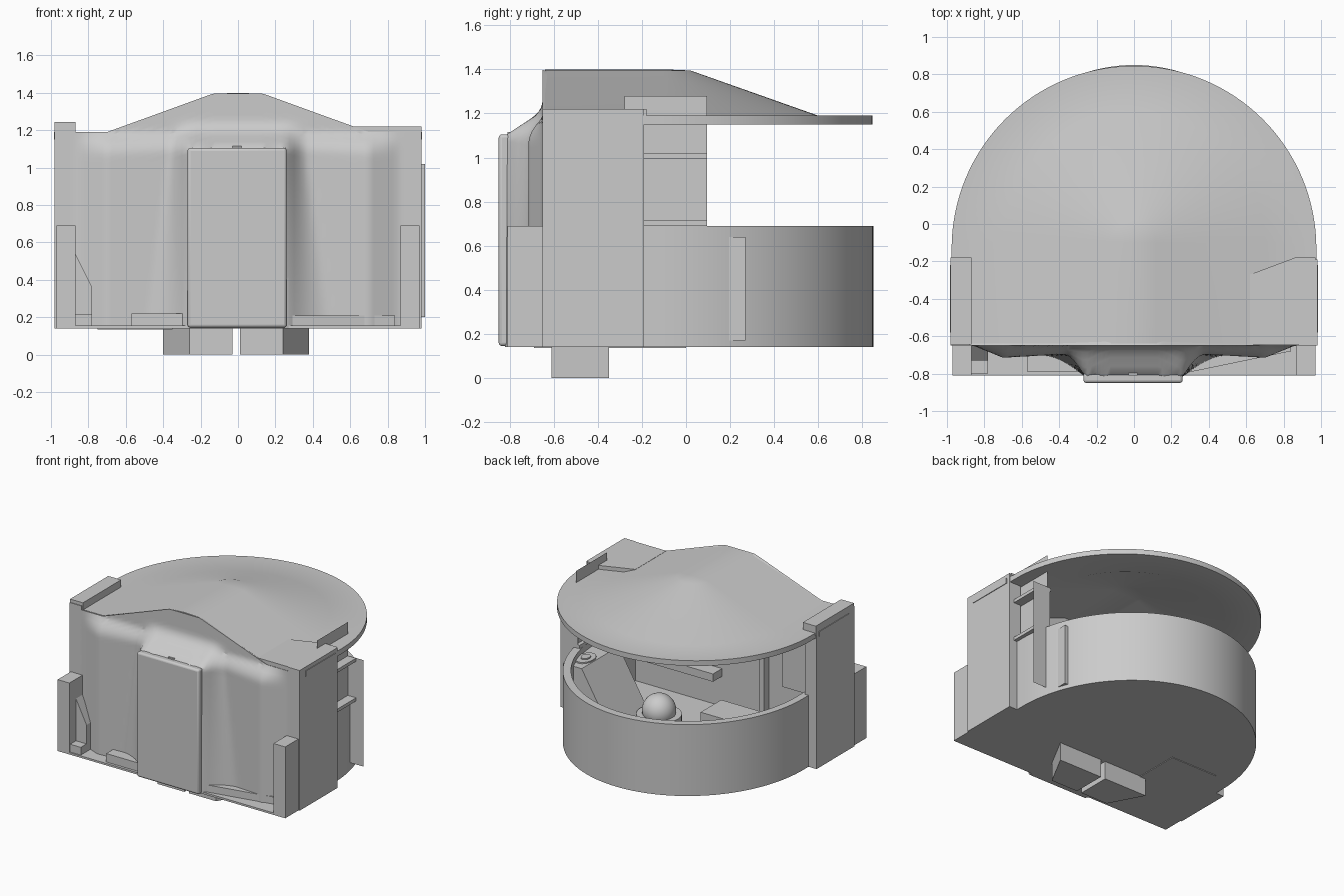
import bpy, bmesh, math
from mathutils import Vector

if "Cube" in bpy.data.objects:
    bpy.data.objects.remove(bpy.data.objects["Cube"])


def finish(name, bm, smooth=False, bevel=0):
    bmesh.ops.remove_doubles(bm, verts=bm.verts, dist=0.0025)
    bmesh.ops.recalc_face_normals(bm, faces=bm.faces)
    me = bpy.data.meshes.new(name)
    bm.to_mesh(me)
    bm.free()
    ob = bpy.data.objects.new(name, me)
    bpy.context.collection.objects.link(ob)
    if bevel:
        m = ob.modifiers.new("bevel", 'BEVEL')
        m.width, m.segments = bevel, 3
    if smooth:
        bpy.ops.object.select_all(action='DESELECT')
        ob.select_set(True)
        bpy.context.view_layer.objects.active = ob
        bpy.ops.object.shade_smooth_by_angle(angle=math.radians(30))
    return ob


def box(name, x, y, z, bevel=0):
    bm = bmesh.new()
    bmesh.ops.create_cube(bm, size=1)
    for v in bm.verts:
        v.co = Vector([(a + b) / 2 + (b - a) * c for (a, b), c in zip((x, y, z), v.co)])
    return finish(name, bm, bevel > 0, bevel)


def prism(name, pts, offset):
    bm = bmesh.new()
    a = [bm.verts.new(p) for p in pts]
    b = [bm.verts.new(Vector(p) + Vector(offset)) for p in pts]
    bm.faces.new(a)
    bm.faces.new(b)
    for i in range(len(pts)):
        bm.faces.new((a[i - 1], a[i], b[i], b[i - 1]))
    return finish(name, bm)


def sheet(name, pts):
    bm = bmesh.new()
    bm.faces.new([bm.verts.new(p) for p in pts])
    return finish(name, bm)


def disc(name, loc, r, h, sx=1):
    bm = bmesh.new()
    bmesh.ops.create_cone(bm, cap_ends=True, segments=32, radius1=r, radius2=r, depth=h)
    for v in bm.verts:
        v.co.x *= sx
        v.co += Vector(loc)
    return finish(name, bm, True)


def loft_d(name, profile, sx=1, front=-0.64, n=64):
    """Sweep a closed (radius, centre y, z) profile round a D-shaped plan."""
    bm = bmesh.new()
    rings = []
    for r, cy, z in profile:
        pts = [(-r, front)]
        pts += [(-r * math.cos(math.pi * i / n), cy + r * math.sin(math.pi * i / n)) for i in range(n + 1)]
        pts += [(r, front)]
        rings.append([bm.verts.new((x * sx, y, z)) for x, y in pts])
    k = len(rings)
    for j in range(k):
        a, b = rings[j], rings[(j + 1) % k]
        if profile[j][0] < 0.01 and profile[(j + 1) % k][0] < 0.01:
            continue
        for i in range(n + 2):
            bm.faces.new((a[i], a[i + 1], b[i + 1], b[i]))
    for e in (0, -1):
        bm.faces.new([r[e] for r in rings])
    return finish(name, bm, True)


# Round tub with floor, and the conical roof shell with its forward ridge
loft_d("round_base", [(0.001, -0.13, 0.14), (0.98, -0.13, 0.14), (0.98, -0.13, 0.69),
                      (0.92, -0.13, 0.69), (0.92, -0.13, 0.17), (0.001, -0.13, 0.17)], sx=0.93)
loft_d("roof", [(0.001, -0.1, 1.40), (0.12, -0.1, 1.395), (0.70, -0.1, 1.19), (0.975, -0.13, 1.19),
                (0.975, -0.13, 1.15), (0.70, -0.1, 1.15), (0.12, -0.1, 1.36), (0.001, -0.1, 1.365)])


# Sculpted front wall
def ramp01(a, b, t):
    return max(0, min(1, (t - a) / (b - a)))


def wall_y(x, z):
    x = abs(x)
    lip = (1 - ramp01(1.10, 1.25, z)) ** 1.8
    wall = 0.65 + 0.065 * (1 - ramp01(0.70, 0.86, x)) * (1 - ramp01(1.06, 1.18, z) ** 2)
    wall -= 0.02 * (1 - ramp01(0.35, 0.70, x)) * (1 - ramp01(1.06, 1.18, z))
    wide = 0.37 + 0.12 * ramp01(0, 0.9, 1.1 - z)
    return -(wall + (0.82 - wall) * (1 - ramp01(0.26, wide, x)) ** 1.6 * lip)


bm = bmesh.new()
NX, NZ = 76, 44
grid, low, high = [], [], []
for i in range(NX + 1):
    x = -0.95 + 1.9 * i / NX
    top = 1.19 + 0.207 * ramp01(0, 0.57, 0.70 - abs(x))
    zs = [0.14 + (top - 0.14) * j / NZ for j in range(NZ + 1)]
    grid.append([bm.verts.new((x, wall_y(x, z), z)) for z in zs])
    low.append(bm.verts.new((x, -0.61, 0.14)))
    high.append(bm.verts.new((x, -0.61, top - 0.01)))
for i in range(NX):
    for j in range(NZ):
        bm.faces.new((grid[i][j], grid[i + 1][j], grid[i + 1][j + 1], grid[i][j + 1]))
    bm.faces.new((low[i], low[i + 1], high[i + 1], high[i]))
    bm.faces.new((grid[i][-1], grid[i + 1][-1], high[i + 1], high[i]))
    bm.faces.new((low[i], low[i + 1], grid[i + 1][0], grid[i][0]))
finish("front_wall", bm, True)

# Front door panel with latch, and the front sill
box("door_panel", (-0.27, 0.26), (-0.85, -0.79), (0.145, 1.105), 0.015)
box("door_latch", (-0.03, 0.02), (-0.81, -0.78), (1.095, 1.115))
box("front_sill", (-0.96, 0.96), (-0.81, -0.63), (0.14, 0.155))
box("left_step", (-0.57, -0.27), (-0.79, -0.64), (0.14, 0.22))
box("left_low_step", (-0.87, -0.78), (-0.80, -0.64), (0.14, 0.215))
prism("left_gusset", [(-0.88, -0.73, 0.15), (-0.78, -0.73, 0.15), (-0.78, -0.73, 0.36),
                      (-0.88, -0.73, 0.56)], (0, 0.09, 0))
prism("right_step", [(0.26, -0.80, 0.15), (0.84, -0.68, 0.15), (0.84, -0.64, 0.15), (0.26, -0.64, 0.15)],
      (0, 0, 0.06))

# Side walls and corner posts
for side, s in (("left", -1), ("right", 1)):
    def span(a, b):
        return tuple(sorted((s * a, s * b)))
    box(side + "_side_wall", span(0.88, 0.98), (-0.65, -0.19), (0.14, 1.22))
    box(side + "_corner_post", span(0.87, 0.97), (-0.81, -0.64), (0.14, 0.69))
    box(side + "_roof_lug", span(0.96, 0.985), (-0.58, -0.22), (1.15, 1.19))
box("left_roof_block", (-0.98, -0.87), (-0.645, -0.18), (1.17, 1.245))
prism("right_roof_block", [(0.62, -0.645, 1.17), (0.97, -0.645, 1.17), (0.97, -0.18, 1.17),
                           (0.86, -0.18, 1.17), (0.62, -0.27, 1.17)], (0, 0, 0.05))

# Right side hatch: two thin sheets and cross bars
sheet("hatch_plate", [(0.85, 0.098, 0.20), (1.0, 0.098, 0.20), (1.0, 0.098, 1.02), (0.85, 0.098, 1.02)])
sheet("hatch_panel", [(0.87, -0.28, 0.66), (0.87, 0.095, 0.66), (0.87, 0.095, 1.28), (0.87, -0.28, 1.28)])
for z in (0.69, 0.995):
    box("hatch_bar", (0.84, 0.94), (-0.20, 0.095), (z, z + 0.025))

# Interior: sloping console with dial, ball on ring, wall fittings
prism("console", [(0.42, -0.18, 0.17), (0.86, -0.18, 0.17), (0.86, -0.18, 0.64), (0.70, -0.18, 0.64)], (0, 0.45, 0))
disc("dial_ring", (0.77, 0.12, 0.643), 0.09, 0.015, 0.7)
disc("dial_knob", (0.77, 0.12, 0.65), 0.04, 0.02, 0.8)
disc("ball_ring", (0.30, -0.10, 0.21), 0.16, 0.10)
bm = bmesh.new()
bmesh.ops.create_uvsphere(bm, u_segments=28, v_segments=16, radius=0.12)
for v in bm.verts:
    v.co += Vector((0.30, -0.10, 0.29))
finish("ball", bm, True)
box("inner_shelf", (0.12, 0.80), (-0.61, -0.50), (0.40, 0.46))
box("inner_rib", (-0.28, -0.24), (-0.61, -0.55), (0.17, 1.15))
box("inner_frame", (-0.72, -0.42), (-0.61, -0.57), (0.48, 1.02))
box("floor_block", (-0.40, 0.05), (-0.50, -0.25), (0.17, 0.28))

# Underside: two tapered feet and a hatch
for s, side in ((-1, "left"), (1, "right")):
    pts = [(0.25, -0.61), (0.02, -0.61), (0.02, -0.35), (0.39, -0.35)]
    prism(side + "_foot", [(s * x - 0.01, y, 0.0) for x, y in pts], (0, 0, 0.145))
box("battery_hatch", (-0.75, -0.35), (-0.69, 0.0), (0.135, 0.15))
